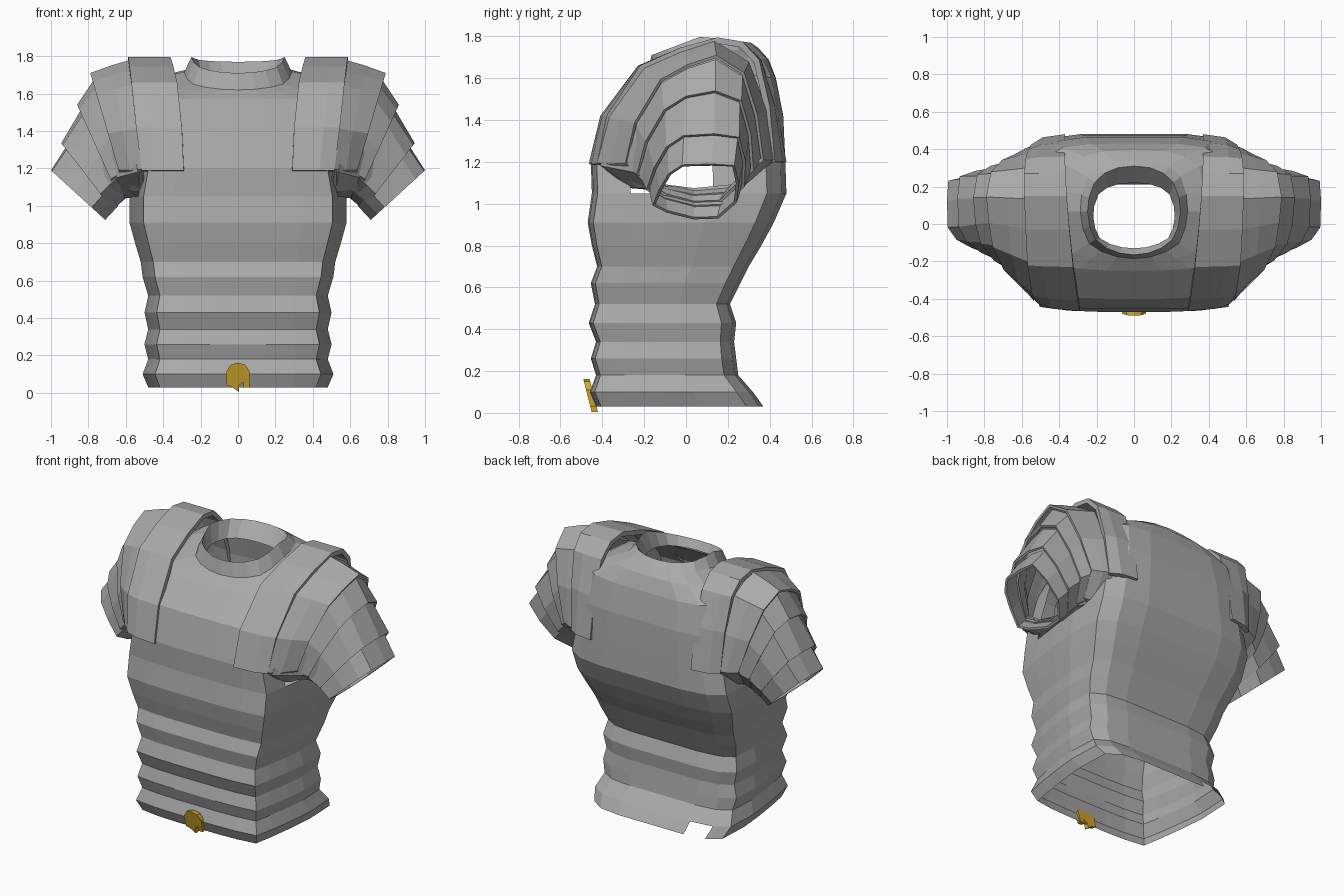
import bpy, bmesh
from math import sin, cos, pi

if "Cube" in bpy.data.objects:
    bpy.data.objects.remove(bpy.data.objects["Cube"])


def material(name, colour):
    m = bpy.data.materials.new(name)
    m.use_nodes = True
    m.diffuse_color = colour
    m.node_tree.nodes["Principled BSDF"].inputs["Base Color"].default_value = colour
    return m


grey = material("armour grey", (0.4, 0.4, 0.4, 1))
gold = material("buckle gold", (0.63, 0.38, 0.026, 1))


def finish(name, bm, mat, thick=0):
    bmesh.ops.recalc_face_normals(bm, faces=bm.faces)
    me = bpy.data.meshes.new(name)
    bm.to_mesh(me)
    bm.free()
    me.materials.append(mat)
    ob = bpy.data.objects.new(name, me)
    bpy.context.collection.objects.link(ob)
    if thick:
        mod = ob.modifiers.new("thickness", "SOLIDIFY")
        mod.thickness = thick
        mod.offset = -1


def loft(rings, closed=True):
    """Skin a list of equal-length point rings."""
    bm = bmesh.new()
    rows = [[bm.verts.new(p) for p in ring] for ring in rings]
    n = len(rows[0])
    for a, b in zip(rows, rows[1:]):
        for i in range(n if closed else n - 1):
            j = (i + 1) % n
            bm.faces.new((a[i], a[j], b[j], b[i]))
    return bm


def mix(a, b, t):
    return a + (b - a) * t


# Torso half outline from front centre to back centre, sharp at the corners
box = [(0, -1), (.3, -1), (.6, -.985), (.87, -.94), (.92, -.6), (.97, -.15),
       (1, .25), (.98, .8), (.8, .95), (.5, 1), (0, 1)]


def section(w, yf, yb, zf, zs, zb, roundness=0):
    """Torso ring with its own front, side and back heights."""
    half = []
    for k, (u, v) in enumerate(box):
        u = mix(u, sin(pi * k / 10), roundness)
        v = mix(v, -cos(pi * k / 10), roundness)
        z = mix(zs, zf if v < 0 else zb, abs(v))
        half.append((w * u, mix(yf, yb, (v + 1) / 2), z))
    return half + [(-x, y, z) for x, y, z in half[-2:0:-1]]


# Torso: ribbed waist, chest, then shoulders and collar
body = [  # half width, front y, back y, height
    (.48, -.43, .37, .03), (.51, -.46, .32, .10), (.48, -.43, .25, .18),
    (.50, -.455, .24, .26), (.48, -.43, .23, .34), (.50, -.465, .24, .43),
    (.48, -.435, .21, .52), (.51, -.455, .26, .62), (.52, -.425, .30, .70),
    (.55, -.45, .36, .80), (.58, -.47, .42, .91), (.58, -.45, .48, 1.05),
    (.55, -.455, .475, 1.2), (.51, -.40, .465, 1.42)]
rings = [section(w, f, b, z, z, z) for w, f, b, z in body]
rings += [section(.49, -.25, .43, 1.57, 1.64, 1.6, .1),
          section(.38, -.21, .395, 1.6, 1.71, 1.69, .4),
          section(.29, -.185, .345, 1.62, 1.72, 1.745, .7),
          section(.25, -.165, .31, 1.71, 1.8, 1.77, .8),
          section(.22, -.13, .22, 1.66, 1.68, 1.68, .7)]
bm = loft(rings)
drop = []
for f in bm.faces:
    c = f.calc_center_median()
    arm_hole = abs(c.x) > .45 and 1.06 < c.z < 1.45 and -.2 < c.y < .2
    hem_notch = c.z < .1 and c.y > .3 and -.38 < c.x < -.2
    if arm_hole or hem_notch:
        drop.append(f)
bmesh.ops.delete(bm, geom=drop, context='FACES')
finish("torso", bm, grey)

# Shoulder straps: inner x, outer x, y, z, outer setback, from chest over to back
strap = [(.29, .515, -.465, 1.19, .04), (.30, .545, -.41, 1.42, .03),
         (.325, .57, -.23, 1.66, .01), (.345, .58, -.03, 1.745, 0),
         (.36, .587, .15, 1.795, 0), (.365, .587, .27, 1.775, 0),
         (.37, .58, .36, 1.69, -.01), (.37, .565, .435, 1.47, -.035),
         (.37, .55, .48, 1.2, -.055)]

# Sleeve outlines (across, up): leaning arch at the shoulder, blunt hoop at the cuff
arch = [(-1, -.6), (-.87, 0), (-.48, .64), (-.08, .85), (.31, 1), (.7, .72),
        (.9, .1), (1, -.55), (.65, -.93), (0, -1), (-.65, -.93)]
hoop = [(-1, -.5), (-.85, .1), (-.65, .65), (-.35, .97), (.3, 1), (.8, .95),
        (.9, .3), (.85, -.4), (.45, -.97), (-.1, -1), (-.7, -.75)]

# Each ring: top x, z, bottom x, z, front y, back y, blend from arch to hoop
plates = {
    "shoulder_plate": [(.575, 1.78, .50, 1.05, -.425, .43, 0),
                       (.68, 1.75, .55, 1.05, -.365, .405, 0),
                       (.79, 1.71, .60, 1.06, -.29, .375, .1)],
    "upper_sleeve_plate": [(.76, 1.69, .57, 1.06, -.28, .365, .1),
                           (.86, 1.54, .63, 1.03, -.235, .34, .4)],
    "lower_sleeve_plate": [(.83, 1.53, .60, 1.04, -.225, .33, .4),
                           (.945, 1.335, .67, .98, -.19, .31, .8)],
    "cuff": [(.91, 1.33, .64, 1.0, -.18, .3, .8),
             (1.0, 1.19, .71, .925, -.16, .275, 1)],
    "inner_sleeve": [(.60, 1.66, .52, 1.05, -.41, .42, .3),
                     (.78, 1.52, .61, 1.04, -.25, .335, .6),
                     (.90, 1.3, .66, 1.0, -.17, .285, .9)]}


def arm_ring(tx, tz, bx, bz, yf, yb, blend, side):
    pts = []
    for a, h in zip(arch, hoop):
        v = (mix(a[0], h[0], blend) + 1) / 2
        up = (mix(a[1], h[1], blend) + 1) / 2
        pts.append((side * mix(bx, tx, up), mix(yf, yb, v), mix(bz, tz, up)))
    return pts


for side, label in ((1, "left"), (-1, "right")):
    rows = [[(side * xi, y, z), (side * mix(xi, xo, .65), y + back * .3, z),
             (side * xo, y + back, z)] for xi, xo, y, z, back in strap]
    finish(label + "_shoulder_strap", loft(rows, closed=False), grey, .03)
    for name, rs in plates.items():
        finish(label + "_" + name, loft([arm_ring(*r, side) for r in rs]), grey, .015)

# Belt buckle: notched plate leaning outwards at the top
outline = [(-.06, .04), (-.065, .11), (-.04, .15), (0, .162), (.04, .15), (.065, .11),
           (.06, .03), (.03, .03), (.03, .06), (.005, .04), (.005, .005), (-.03, .03)]
bm = bmesh.new()
face = bm.faces.new([bm.verts.new((x, -.45 - .25 * z, z)) for x, z in outline])
ext = bmesh.ops.extrude_face_region(bm, geom=[face])
bmesh.ops.translate(bm, vec=(0, .03, 0),
                    verts=[v for v in ext["geom"] if isinstance(v, bmesh.types.BMVert)])
finish("buckle", bm, gold)
